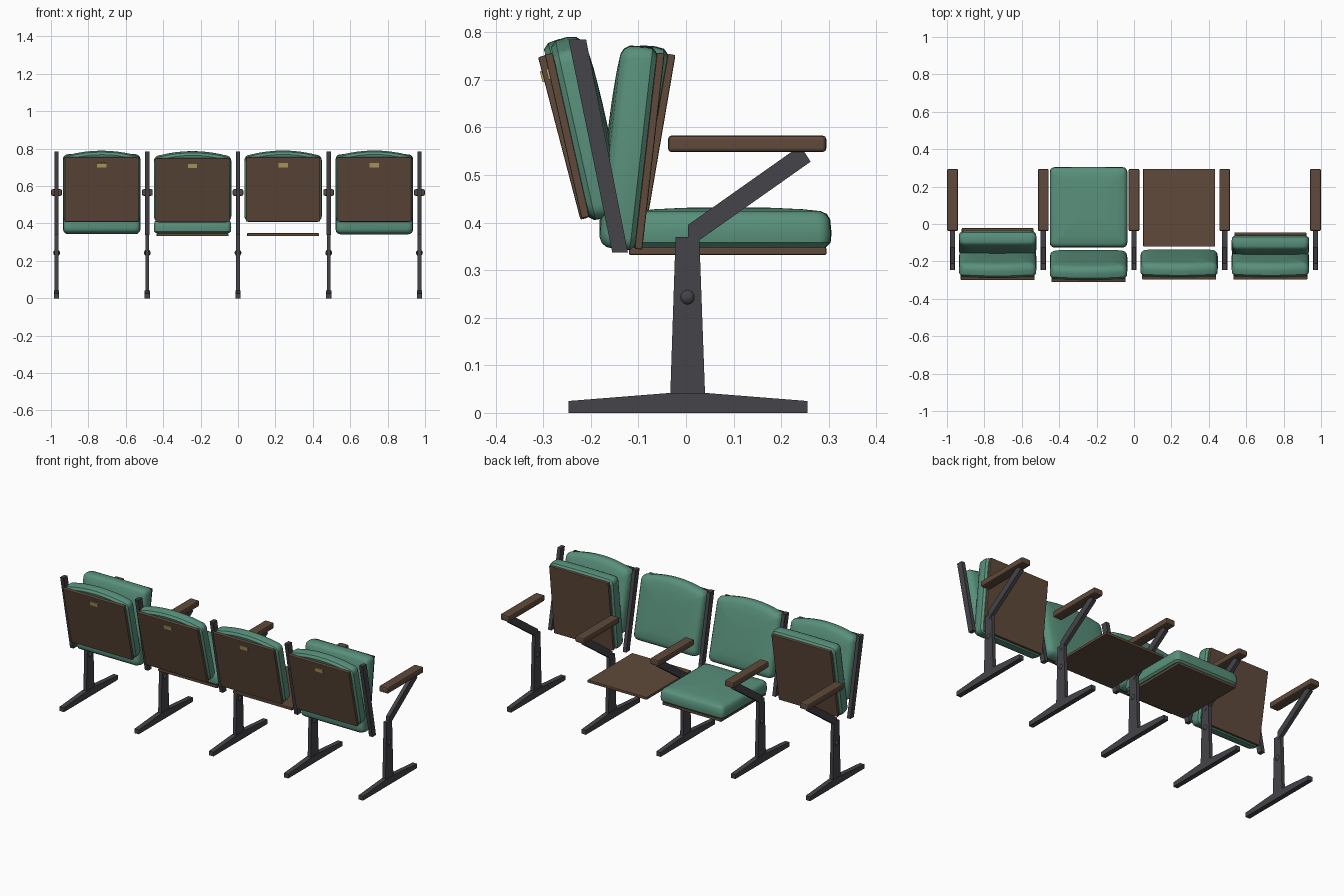
import bpy, bmesh, math
from mathutils import Matrix, Vector

if "Cube" in bpy.data.objects:
    bpy.data.objects.remove(bpy.data.objects["Cube"])


def material(name, color):
    m = bpy.data.materials.new(name)
    m.diffuse_color = (*color, 1)
    m.use_nodes = True
    m.node_tree.nodes["Principled BSDF"].inputs["Base Color"].default_value = m.diffuse_color
    return m


GREEN = material("green_fabric", (0.10, 0.28, 0.20))
BROWN = material("brown_wood", (0.115, 0.068, 0.043))
GREY = material("dark_metal", (0.058, 0.056, 0.066))
GOLD = material("brass", (0.50, 0.37, 0.13))


def finish(bm, name, mat, matrix=None, bevel=0, smooth=False):
    bmesh.ops.recalc_face_normals(bm, faces=bm.faces)
    me = bpy.data.meshes.new(name)
    bm.to_mesh(me)
    bm.free()
    me.materials.append(mat)
    ob = bpy.data.objects.new(name, me)
    bpy.context.collection.objects.link(ob)
    if matrix:
        ob.matrix_world = matrix
    if bevel:
        mod = ob.modifiers.new("bevel", "BEVEL")
        mod.width, mod.segments = bevel, 2
    if smooth:
        bpy.ops.object.select_all(action="DESELECT")
        ob.select_set(True)
        bpy.context.view_layer.objects.active = ob
        bpy.ops.object.shade_smooth_by_angle(angle=math.radians(35))
    return ob


def box(name, mat, lo, hi, matrix=None, bevel=0):
    bm = bmesh.new()
    bmesh.ops.create_cube(bm, size=1)
    lo, hi = Vector(lo), Vector(hi)
    for v in bm.verts:
        v.co = [(lo[i] + hi[i]) / 2 + v.co[i] * (hi[i] - lo[i]) for i in range(3)]
    return finish(bm, name, mat, matrix, bevel)


def side_plate(name, mat, x, width, profile):
    """Side profile of (y, z) points extruded along x."""
    bm = bmesh.new()
    face = bm.faces.new([bm.verts.new((x - width / 2, y, z)) for y, z in profile])
    ext = bmesh.ops.extrude_face_region(bm, geom=[face])
    bmesh.ops.translate(bm, vec=(width, 0, 0),
                        verts=[g for g in ext["geom"] if isinstance(g, bmesh.types.BMVert)])
    return finish(bm, name, mat)


def outline(hw, s0, s1, r, arch):
    """Rounded rectangle whose far edge is arched upwards."""
    pts = []
    for cx, cy, a0 in ((hw - r, s0 + r, -90), (hw - r, s1 - r, 0),
                       (-hw + r, s1 - r, 90), (-hw + r, s0 + r, 180)):
        for k in range(5):
            a = math.radians(a0 + 22.5 * k)
            pts.append((cx + r * math.cos(a), cy + r * math.sin(a)))
        if a0 == 0:
            for k in range(1, 8):
                t = 1 - k / 4
                pts.append((t * (hw - r), s1 + arch * (1 - t * t)))
    return pts


def cushion(name, matrix, hw, s0, s1, r, arch, layers):
    """Stacked outlines; each layer is (height, inset)."""
    pts = outline(hw, s0, s1, r, arch)
    mid = (s0 + s1) / 2
    half = (s1 - s0) / 2
    bm = bmesh.new()
    rings = []
    for h, inset in layers:
        kx, ky = 1 - inset / hw, 1 - inset / half
        rings.append([bm.verts.new((x * kx, mid + (y - mid) * ky, h)) for x, y in pts])
    n = len(pts)
    for a, b in zip(rings, rings[1:]):
        for i in range(n):
            j = (i + 1) % n
            bm.faces.new((a[i], a[j], b[j], b[i]))
    bm.faces.new(rings[0])
    bm.faces.new(rings[-1])
    return finish(bm, name, GREEN, matrix, smooth=True)


def frame(x, y, z, degrees):
    return Matrix.Translation((x, y, z)) @ Matrix.Rotation(math.radians(degrees), 4, "X")


# Stands: foot and column, arm bracket, back strut, armrest, pivot bolt
for i in range(5):
    x = (i - 2) * 0.485
    side_plate(f"foot_{i}", GREY, x, 0.028,
               [(-0.247, 0), (0.255, 0), (0.255, 0.025), (0.04, 0.042), (-0.033, 0.042), (-0.247, 0.025)])
    side_plate(f"column_{i}", GREY, x, 0.02,
               [(-0.033, 0.04), (0.04, 0.04), (0.028, 0.37), (-0.022, 0.37)])
    side_plate(f"arm_bracket_{i}", GREY, x, 0.022,
               [(0.004, 0.34), (0.028, 0.363), (0.262, 0.528), (0.246, 0.553),
                (0.228, 0.553), (0.004, 0.395)])
    side_plate(f"back_strut_{i}", GREY, x, 0.022,
               [(-0.155, 0.337), (-0.122, 0.337), (-0.21, 0.785), (-0.247, 0.785)])
    box(f"armrest_{i}", BROWN, (x - 0.029, -0.038, 0.548), (x + 0.029, 0.295, 0.583), bevel=0.008)
    bm = bmesh.new()
    bmesh.ops.create_uvsphere(bm, u_segments=16, v_segments=10, radius=0.018)
    finish(bm, f"pivot_bolt_{i}", GREY, Matrix.Translation((x, 0.003, 0.243)), smooth=True)

SEAT_LAYERS = [(0.016, 0.012), (0.026, 0.002), (0.045, 0), (0.075, 0.003), (0.086, 0.010),
               (0.092, 0.022), (0.096, 0.06), (0.099, 0.12), (0.100, 0.17)]
BACK_LAYERS = [(0.037, 0.012), (0.025, 0.002), (0.0, 0), (-0.020, 0.004), (-0.031, 0.014),
               (-0.037, 0.03), (-0.041, 0.07), (-0.043, 0.13)]

# Chairs: x, back lean, seat fold angle (0 = down), has a seat cushion
chairs = [(-0.729, 13.0, 80.3, True), (-0.243, 14.6, 0, True),
          (0.241, 12.6, 0, False), (0.729, 12.6, 83.5, True)]
for i, (x, lean, fold, padded) in enumerate(chairs):
    # Backrest with rear panel and small number plate
    m = frame(x, -0.15, 0.34, 90 + lean)
    cushion(f"back_cushion_{i}", m, 0.207, 0.072, 0.438, 0.03, 0.023, BACK_LAYERS)
    box(f"back_panel_{i}", BROWN, (-0.198, 0.082, 0.036), (0.198, 0.435, 0.053), m, 0.003)
    box(f"number_plate_{i}", GOLD, (-0.025, 0.382, 0.052), (0.025, 0.405, 0.057), m)
    # Tip-up seat
    m = frame(x, -0.092, 0.343, fold) if fold else frame(x, -0.12, 0.332, 0)
    box(f"seat_panel_{i}", BROWN, (-0.192, 0, 0), (0.192, 0.415, 0.016), m, 0.003)
    if padded:
        cushion(f"seat_cushion_{i}", m, 0.207, -0.006, 0.424, 0.025, 0.002, SEAT_LAYERS)
